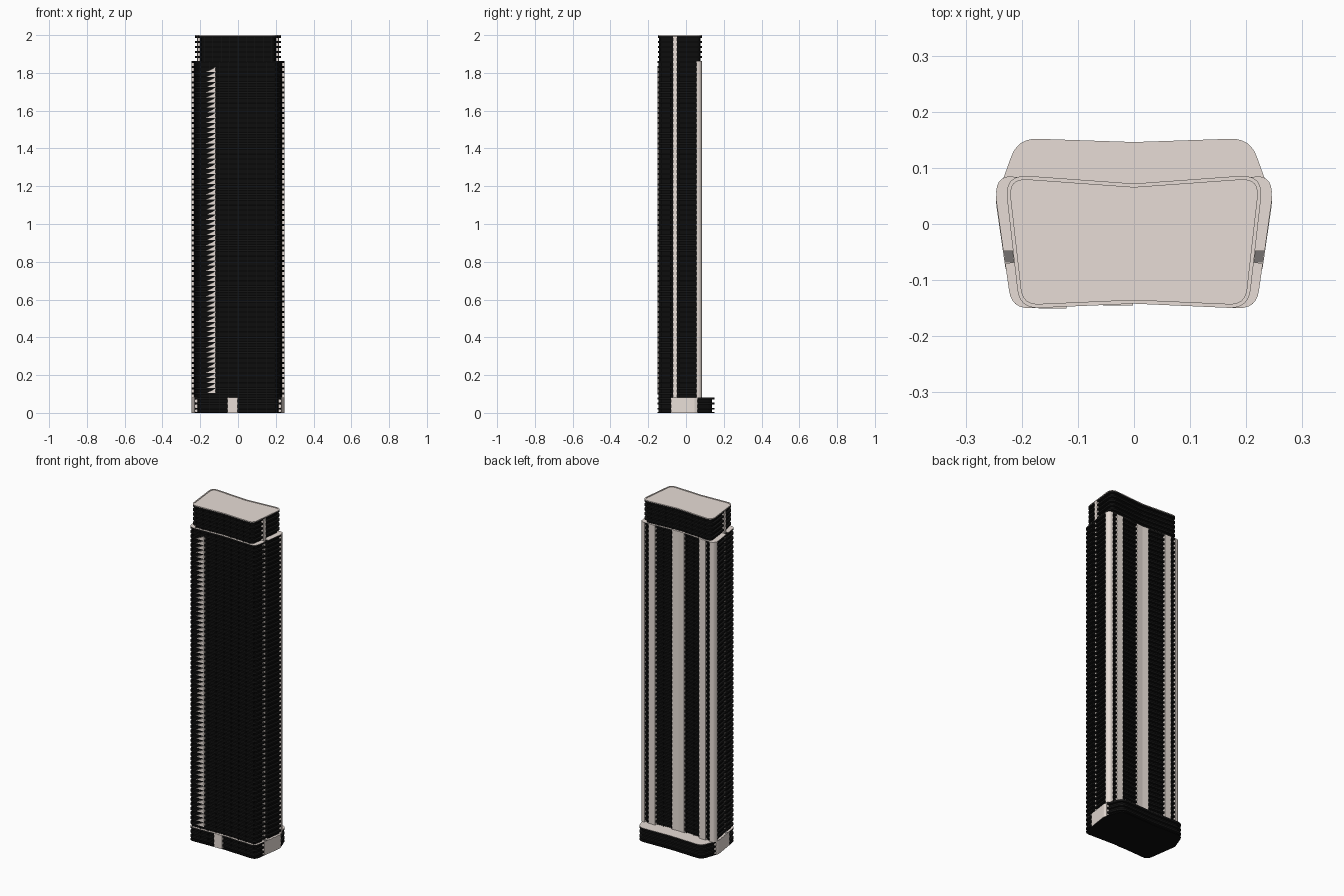
import bpy, bmesh
from mathutils import Vector

if "Cube" in bpy.data.objects:
    bpy.data.objects.remove(bpy.data.objects["Cube"])

FLOOR = 0.027      # storey height
SLAB = 0.010       # slab edge thickness
INSET = 0.013      # glass line behind slab edge
PODIUM_TOP, SHAFT_TOP, TOP = 0.081, 1.863, 2.0


def material(name, rgb):
    m = bpy.data.materials.new(name)
    m.diffuse_color = (*rgb, 1)
    m.use_nodes = True
    m.node_tree.nodes["Principled BSDF"].inputs["Base Color"].default_value = m.diffuse_color
    return m


BLACK = material("dark_glass", (0.004, 0.004, 0.004))
DARK = material("dark_slab", (0.007, 0.007, 0.007))
GREY = material("recess_grey", (0.18, 0.17, 0.165))
STONE = material("pale_stone", (0.80, 0.72, 0.67))


def rounded(corners, steps=6):
    """Corner list (x, y[, radius]) to points with rounded corners."""
    out = []
    n = len(corners)
    for i, c in enumerate(corners):
        p = Vector(c[:2])
        r = c[2] if len(c) > 2 else 0
        if not r:
            out.append(p)
            continue
        a = p + (Vector(corners[i - 1][:2]) - p).normalized() * r
        b = p + (Vector(corners[(i + 1) % n][:2]) - p).normalized() * r
        for k in range(steps + 1):
            t = k / steps
            out.append(a * (1 - t) ** 2 + p * 2 * t * (1 - t) + b * t * t)
    return out


def symmetric(half):
    """Right half, front centre to back centre, completed on the left."""
    left = [(-c[0],) + tuple(c[1:]) for c in reversed(half[1:-1])]
    return rounded(half + left)


def offset(pts, d):
    """Shrink a counter-clockwise outline by d."""
    out = []
    n = len(pts)
    for i, p in enumerate(pts):
        e1 = (p - pts[i - 1]).normalized()
        e2 = (pts[(i + 1) % n] - p).normalized()
        n1, n2 = Vector((-e1.y, e1.x)), Vector((-e2.y, e2.x))
        out.append(p + (n1 + n2) * d / (1 + n1.dot(n2)))
    return out


def add_solid(bm, a, b):
    """Solid between two matching point loops."""
    lo = [bm.verts.new(p) for p in a]
    hi = [bm.verts.new(p) for p in b]
    bm.faces.new(lo[::-1])
    bm.faces.new(hi)
    n = len(lo)
    for i in range(n):
        j = (i + 1) % n
        bm.faces.new((lo[i], lo[j], hi[j], hi[i]))


def add_prism(bm, pts, z0, z1):
    add_solid(bm, [(p[0], p[1], z0) for p in pts], [(p[0], p[1], z1) for p in pts])


def finish(name, bm, mat):
    bmesh.ops.recalc_face_normals(bm, faces=bm.faces)
    me = bpy.data.meshes.new(name)
    bm.to_mesh(me)
    bm.free()
    me.materials.append(mat)
    ob = bpy.data.objects.new(name, me)
    bpy.context.collection.objects.link(ob)


def prisms(name, outlines, z0, z1, mat, mirror=False):
    bm = bmesh.new()
    for pts in outlines:
        add_prism(bm, pts, z0, z1)
        if mirror:
            add_prism(bm, [(-p[0], p[1]) for p in reversed(pts)], z0, z1)
    finish(name, bm, mat)


def rect(x0, x1, y0, y1):
    return [(x0, y0), (x1, y0), (x1, y1), (x0, y1)]


def slabs(name, outline, z0, z1, count):
    bm = bmesh.new()
    for k in range(1, count + 1):
        z = z0 + (z1 - z0) * k / count
        add_prism(bm, outline, z - SLAB, z)
    finish(name, bm, DARK)


# Footprints
podium = symmetric([(0, -0.142), (0.218, -0.151, 0.032), (0.246, 0.045, 0.02),
                    (0.207, 0.153, 0.035), (0, 0.146)])
shaft = symmetric([(0, -0.142), (0.218, -0.151, 0.032), (0.2297, -0.07),
                   (0.212, -0.068), (0.214, -0.047), (0.2330, -0.048),
                   (0.246, 0.045), (0.242, 0.085, 0.025), (0.17, 0.082), (0, 0.070)])
crown = symmetric([(0, -0.142), (0.204, -0.151, 0.035), (0.231, 0.088, 0.042),
                   (0.18, 0.085), (0, 0.072)])

# Podium
prisms("podium_glass", [offset(podium, INSET)], 0, PODIUM_TOP - 0.002, BLACK)
slabs("podium_slabs", podium, 0, PODIUM_TOP, 3)
prisms("podium_base", [podium], 0, 0.005, BLACK)
prisms("podium_roof", [podium], PODIUM_TOP, PODIUM_TOP + 0.001, STONE)
prisms("podium_side_wall", [[(0.229, -0.08), (0.245, 0.03), (0.2463, 0.045),
                             (0.241, 0.062), (0.2, 0.062), (0.2, -0.08)]],
       0.0005, PODIUM_TOP, STONE, True)
prisms("entrance_wall", [rect(-0.055, -0.002, -0.1455, -0.12)], 0.0005, PODIUM_TOP, STONE)

# Shaft
prisms("shaft_glass", [offset(shaft, INSET)], PODIUM_TOP - 0.01, SHAFT_TOP - 0.002, BLACK)
slabs("shaft_slabs", shaft, PODIUM_TOP, SHAFT_TOP, round((SHAFT_TOP - PODIUM_TOP) / FLOOR))
prisms("shaft_ledge", [shaft], SHAFT_TOP, SHAFT_TOP + 0.001, STONE)

# Full-height blank walls on the back, corners and side recess
prisms("back_piers", [rect(0.145, 0.188, 0.05, 0.0832)], PODIUM_TOP, SHAFT_TOP, STONE, True)
prisms("back_centre_pier", [[(-0.04, 0.05), (0.04, 0.05), (0.04, 0.0737),
                             (0, 0.0709), (-0.04, 0.0737)]], PODIUM_TOP, SHAFT_TOP, STONE)
corner = rounded([(0.215, 0.056), (0.2458, 0.056), (0.2426, 0.0857, 0.025), (0.215, 0.0847)])
prisms("corner_piers", [corner], PODIUM_TOP, SHAFT_TOP, STONE, True)
prisms("side_recess_wall", [[(0.18, -0.0695), (0.2125, -0.0695), (0.2143, -0.0465),
                             (0.18, -0.0465)]], 0.01, SHAFT_TOP, STONE, True)
prisms("side_recess_floor", [[(0.2, -0.069), (0.2297, -0.069), (0.2325, -0.048),
                              (0.2, -0.048)]], PODIUM_TOP, PODIUM_TOP + 0.002, GREY, True)
prisms("crown_side_wall", [[(0.18, -0.069), (0.2145, -0.069), (0.2168, -0.048),
                            (0.18, -0.048)]], SHAFT_TOP, TOP - 0.008, STONE, True)

# Front bay with a pale triangular panel on each storey
bm = bmesh.new()
for k in range(1, 65):
    z = PODIUM_TOP + FLOOR * k
    tri = [(-0.17, z - 0.004), (-0.12, z - 0.004), (-0.12, z + FLOOR - 0.006)]
    add_solid(bm, [(x, -0.1502, h) for x, h in tri], [(x, -0.130, h) for x, h in tri])
finish("front_panels", bm, STONE)


# Window mullions
def mullions(name, half_width, z0, z1, back=True):
    outlines = []
    for k in range(-4, 5):
        x = k * half_width / 4.3
        yf = -0.142 - 0.009 * abs(x) / 0.215
        yb = 0.070 + 0.012 * abs(x) / 0.17
        outlines.append(rect(x - 0.0015, x + 0.0015, yf + 0.006, yf + 0.02))
        if back:
            outlines.append(rect(x - 0.0015, x + 0.0015, yb - 0.02, yb - 0.006))
    prisms(name, outlines, z0, z1, DARK)


mullions("podium_mullions", 0.215, 0, PODIUM_TOP - 0.002, False)
mullions("shaft_mullions", 0.215, PODIUM_TOP, SHAFT_TOP - 0.002)
mullions("crown_mullions", 0.19, SHAFT_TOP, TOP - 0.008)

# Crown with rimmed roof
prisms("crown_glass", [offset(crown, INSET)], SHAFT_TOP - 0.005, TOP - 0.008, BLACK)
slabs("crown_slabs", crown, SHAFT_TOP, TOP - 0.004, 5)
prisms("crown_roof", [offset(crown, 0.002)], TOP - 0.005, TOP - 0.003, STONE)
bm = bmesh.new()
rim = offset(crown, 0.007)
for i in range(len(crown)):
    j = (i + 1) % len(crown)
    add_prism(bm, [crown[i], crown[j], rim[j], rim[i]], TOP - 0.004, TOP)
finish("roof_rim", bm, STONE)
